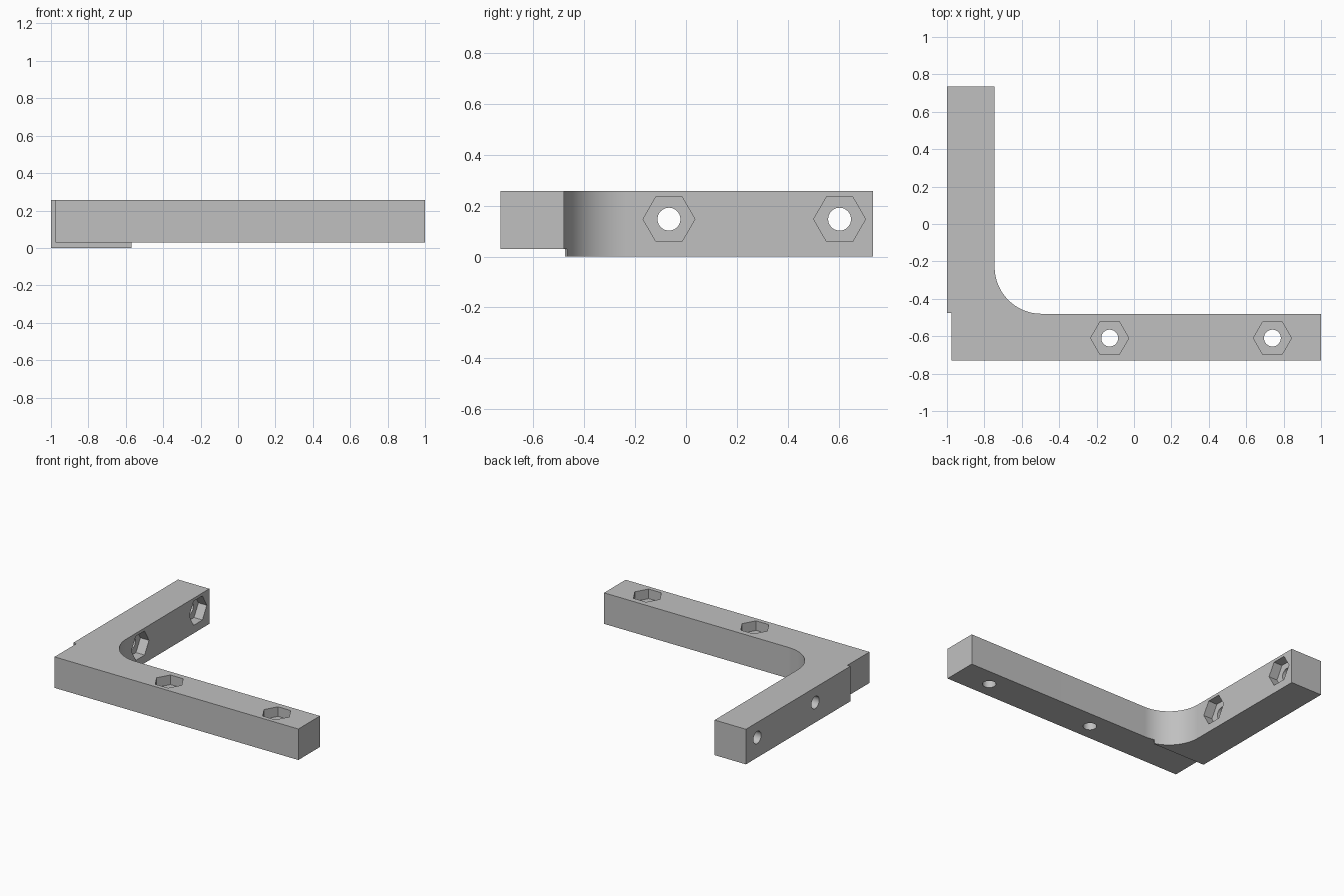
import bpy, bmesh, math
from mathutils import Matrix, Vector

if "Cube" in bpy.data.objects:
    bpy.data.objects.remove(bpy.data.objects["Cube"])

TOP, STEP = 0.257, 0.03
grey = bpy.data.materials.new("plain_grey")
grey.use_nodes = True
grey.diffuse_color = (0.53, 0.53, 0.53, 1)
grey.node_tree.nodes["Principled BSDF"].inputs["Base Color"].default_value = (0.53, 0.53, 0.53, 1)


def prism(name, outline, z0, z1, matrix=Matrix()):
    """Extrude an outline upwards, then place it."""
    bm = bmesh.new()
    face = bm.faces.new([bm.verts.new((x, y, z0)) for x, y in outline])
    moved = bmesh.ops.extrude_face_region(bm, geom=[face])["geom"]
    bmesh.ops.translate(bm, vec=(0, 0, z1 - z0),
                        verts=[v for v in moved if isinstance(v, bmesh.types.BMVert)])
    bmesh.ops.recalc_face_normals(bm, faces=bm.faces)
    bm.transform(matrix)
    mesh = bpy.data.meshes.new(name)
    bm.to_mesh(mesh)
    bm.free()
    mesh.materials.append(grey)
    obj = bpy.data.objects.new(name, mesh)
    bpy.context.collection.objects.link(obj)
    return obj


def polygon(radius, sides):
    return [(radius * math.cos(math.tau * i / sides), radius * math.sin(math.tau * i / sides))
            for i in range(sides)]


def cut(target, cutter):
    mod = target.modifiers.new(cutter.name, "BOOLEAN")
    mod.operation, mod.solver, mod.object = "DIFFERENCE", "EXACT", cutter
    bpy.context.view_layer.objects.active = target
    bpy.ops.object.modifier_apply(modifier=mod.name)
    bpy.data.objects.remove(cutter)


# L-shaped bracket with a rounded inner corner
R = 0.25
inner = [(-0.495 - R * math.sin(a), -0.23 - R * math.cos(a))
         for a in (math.pi / 2 * i / 32 for i in range(33))]
outline = [(-0.975, -0.73), (1, -0.73), (1, -0.48)] + inner + [
    (-0.747, 0.735), (-1, 0.735), (-1, -0.475), (-0.975, -0.475)]
bracket = prism("corner_bracket", outline, 0, TOP)

# Raised underside of the front arm
cut(bracket, prism("underside_step", [(-1.2, -0.9), (1.2, -0.9), (1.2, 0.9), (-0.57, 0.9),
                                      (-0.57, -0.475), (-1.2, -0.475)], -0.1, STEP))

# Bolt holes with hexagonal nut pockets in both arms
DEPTH = 0.07
top_holes = [Matrix.Translation((x, -0.61, TOP)) for x in (-0.13, 0.74)]
turn = Matrix((Vector((0, 0, 1, 0)), Vector((1, 0, 0, 0)),
               Vector((0, 1, 0, 0)), Vector((0, 0, 0, 1))))
side_holes = [Matrix.Translation((-0.745, y, 0.147)) @ turn for y in (-0.067, 0.604)]
for place in top_holes + side_holes:
    cut(bracket, prism("nut_pocket", polygon(0.102, 6), -DEPTH, 0.12, place))
    cut(bracket, prism("bolt_hole", polygon(0.045, 40), -0.4, 0.1, place))

bpy.ops.object.select_all(action="DESELECT")
bracket.select_set(True)
bpy.context.view_layer.objects.active = bracket
bpy.ops.object.shade_smooth_by_angle(angle=math.radians(30))
